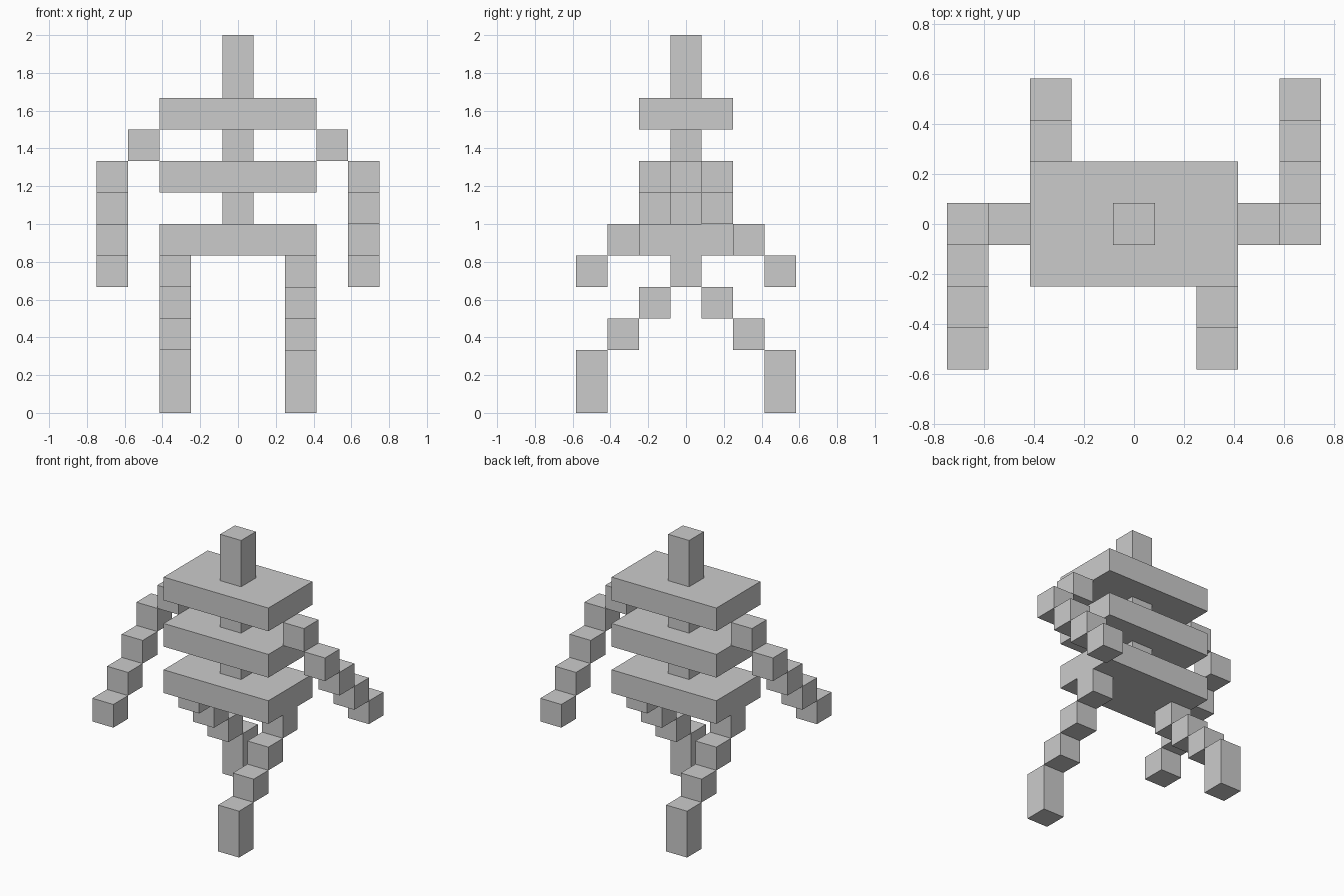
import bpy, bmesh
from mathutils import Matrix, Vector

if "Cube" in bpy.data.objects:
    bpy.data.objects.remove(bpy.data.objects["Cube"])

U = 1 / 6  # block size: the figure is 12 blocks tall


def blocks(name, boxes):
    """One object from boxes: (x, y, bottom layer, (width, depth, height)) in blocks."""
    bm = bmesh.new()
    for x, y, layer, size in boxes:
        centre = Vector((x, y, layer + size[2] / 2)) * U
        scale = Matrix.Diagonal((*[s * U for s in size], 1))
        bmesh.ops.create_cube(bm, size=1, matrix=Matrix.Translation(centre) @ scale)
    mesh = bpy.data.meshes.new(name)
    bm.to_mesh(mesh)
    bm.free()
    obj = bpy.data.objects.new(name, mesh)
    bpy.context.collection.objects.link(obj)


CUBE, PLATE, TALL = (1, 1, 1), (5, 3, 1), (1, 1, 2)

# Torso plates, joined by short spine blocks, with the head on top
for part, layer in (("hips", 5), ("waist", 7), ("shoulders", 9)):
    blocks(part + "_plate", [(0, 0, layer, PLATE)])
for part, layer in (("lower", 6), ("upper", 8)):
    blocks(part + "_spine", [(0, 0, layer, CUBE)])
blocks("head", [(0, 0, 10, TALL)])

# Striding limbs: each side is the other turned half a circle
for side, s in (("right", 1), ("left", -1)):
    # Leg steps down and away, ending in a tall foot
    leg = [(2 * s, -i * s, 4 - i, CUBE) for i in range(3)]
    blocks(side + "_leg", leg + [(2 * s, -3 * s, 0, TALL)])
    # Arm swings opposite to the leg, hanging from a shoulder block
    arm = [(4 * s, i * s, 7 - i, CUBE) for i in range(4)]
    blocks(side + "_arm", [(3 * s, 0, 8, CUBE)] + arm)
